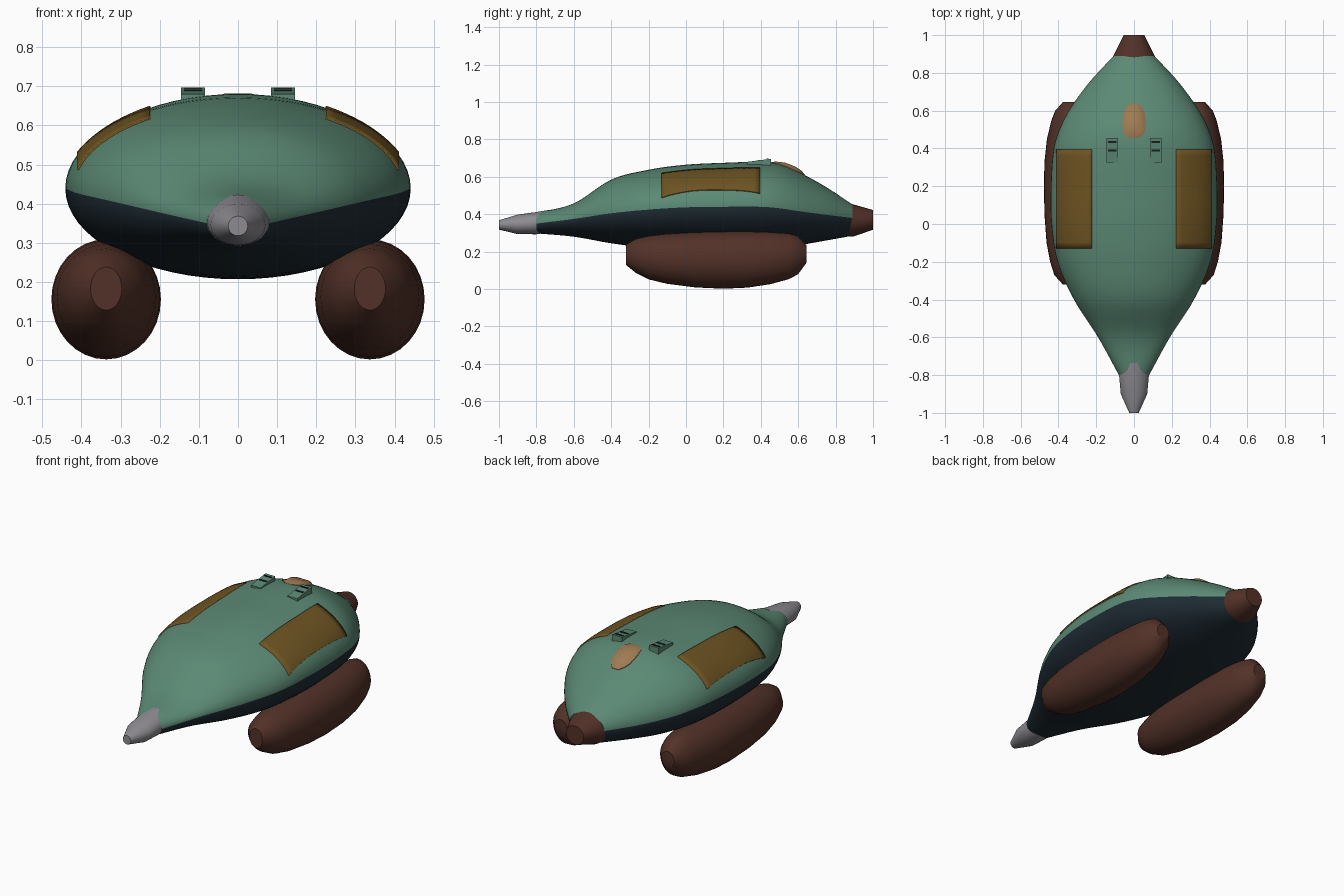
import bpy
import bmesh
from math import sin, cos, pi, sqrt, radians

if "Cube" in bpy.data.objects:
    bpy.data.objects.remove(bpy.data.objects["Cube"])


def material(name, rgb):
    m = bpy.data.materials.new(name)
    m.use_nodes = True
    m.diffuse_color = (*rgb, 1)
    m.node_tree.nodes["Principled BSDF"].inputs["Base Color"].default_value = (*rgb, 1)
    return m


GREEN = material("sea green", (0.105, 0.25, 0.175))
NAVY = material("dark navy", (0.013, 0.024, 0.034))
BROWN = material("red brown", (0.085, 0.031, 0.021))
OCHRE = material("ochre", (0.155, 0.088, 0.016))
GREY = material("light grey", (0.27, 0.26, 0.285))
TAN = material("tan", (0.35, 0.2, 0.085))
BLACK = material("black", (0.008, 0.012, 0.012))


def finish(name, bm, mats, angle=40):
    bmesh.ops.recalc_face_normals(bm, faces=bm.faces)
    mesh = bpy.data.meshes.new(name)
    bm.to_mesh(mesh)
    bm.free()
    for m in mats:
        mesh.materials.append(m)
    ob = bpy.data.objects.new(name, mesh)
    bpy.context.collection.objects.link(ob)
    bpy.ops.object.select_all(action='DESELECT')
    bpy.context.view_layer.objects.active = ob
    ob.select_set(True)
    bpy.ops.object.shade_smooth_by_angle(angle=radians(angle))
    return ob


def skin(bm, rings, closed=True):
    """Bridge successive rows of points with quads."""
    rows = [[bm.verts.new(p) for p in r] for r in rings]
    n = len(rows[0])
    for a, b in zip(rows, rows[1:]):
        for i in range(n if closed else n - 1):
            j = (i + 1) % n
            bm.faces.new((a[i], a[j], b[j], b[i]))
    if closed:
        bm.faces.new(rows[0])
        bm.faces.new(rows[-1])


def tube(name, stations, mat, x=0, sides=32, angle=40):
    """Loft of ellipses along y; each station is (y, half width, bottom, top)."""
    bm = bmesh.new()
    skin(bm, [[(x + w * cos(2 * pi * i / sides), y,
                (lo + hi) / 2 + (hi - lo) / 2 * sin(2 * pi * i / sides))
               for i in range(sides)] for y, w, lo, hi in stations])
    return finish(name, bm, [mat], angle)


# Hull stations: y, half width, bottom, seam, top
HULL = [(-0.8, 0.08, 0.298, 0.35, 0.408), (-0.6, 0.19, 0.28, 0.375, 0.458),
        (-0.4, 0.318, 0.245, 0.405, 0.585), (-0.2, 0.405, 0.22, 0.425, 0.638),
        (0, 0.437, 0.21, 0.437, 0.665), (0.2, 0.44, 0.207, 0.44, 0.675),
        (0.4, 0.425, 0.214, 0.44, 0.68), (0.5, 0.395, 0.222, 0.432, 0.668),
        (0.6, 0.345, 0.234, 0.417, 0.627), (0.75, 0.237, 0.26, 0.397, 0.545),
        (0.89, 0.108, 0.285, 0.38, 0.452)]


def hull_at(y):
    """Smoothly interpolated hull section at y."""
    k = 0
    while k < len(HULL) - 2 and y > HULL[k + 1][0]:
        k += 1
    p, q = HULL[k], HULL[k + 1]
    before, after = HULL[max(k - 1, 0)], HULL[min(k + 2, len(HULL) - 1)]
    h = q[0] - p[0]
    t = (y - p[0]) / h
    out = []
    for c in range(1, 5):
        m0 = (q[c] - before[c]) / (q[0] - before[0]) * h
        m1 = (after[c] - p[c]) / (after[0] - p[0]) * h
        out.append((2 * t**3 - 3 * t**2 + 1) * p[c] + (t**3 - 2 * t**2 + t) * m0
                   + (3 * t**2 - 2 * t**3) * q[c] + (t**3 - t**2) * m1)
    return out


def hull_top(x, y, grow=0.0):
    w, lo, mid, hi = hull_at(y)
    return mid + (hi - mid + grow) * sqrt(max(0, 1 - (x / (w + grow))**2))


# Hull: green above the seam, navy below
SIDES, STEPS = 64, 56
rings = []
for s in range(STEPS + 1):
    y = HULL[0][0] + (HULL[-1][0] - HULL[0][0]) * s / STEPS
    w, lo, mid, hi = hull_at(y)
    ring = []
    for i in range(SIDES):
        a = 2 * pi * i / SIDES
        ring.append((w * cos(a), y, mid + sin(a) * (hi - mid if sin(a) > 0 else mid - lo)))
    rings.append(ring)
bm = bmesh.new()
skin(bm, rings)
bm.faces.ensure_lookup_table()
for k in range(SIDES * STEPS):
    bm.faces[k].material_index = 0 if k % SIDES < SIDES // 2 else 1
finish("hull", bm, [GREEN, NAVY])

# Nose and tail
tube("nose_cone", [(-1, 0.025, 0.318, 0.368), (-0.9, 0.07, 0.294, 0.398),
                   (-0.8, 0.079, 0.293, 0.412), (-0.735, 0.075, 0.302, 0.423)], GREY)
tube("tail_nozzle", [(0.86, 0.118, 0.28, 0.467), (0.89, 0.11, 0.28, 0.454),
                     (1, 0.055, 0.317, 0.423)], BROWN)

# Side pods, side panels and roof vents, mirrored
POD = [(-0.32, 0.04, 0.128, 0.238), (-0.27, 0.085, 0.088, 0.268), (-0.2, 0.107, 0.052, 0.285),
       (-0.1, 0.126, 0.028, 0.296), (0.05, 0.137, 0.009, 0.305), (0.2, 0.14, 0.002, 0.309),
       (0.33, 0.137, 0.008, 0.309), (0.45, 0.124, 0.026, 0.305), (0.55, 0.1, 0.053, 0.298),
       (0.6, 0.08, 0.08, 0.284), (0.645, 0.04, 0.142, 0.232)]
for side, sign in (("left", 1), ("right", -1)):
    tube(side + "_pod", POD, BROWN, x=0.337 * sign)

    bm = bmesh.new()
    skin(bm, [[(sign * x, y, hull_top(x, y, 0.005))
               for x in [0.412 - 0.187 * (1 - i / 14)**2 for i in range(15)][::-1]]
              for y in [-0.13 + 0.525 * j / 16 for j in range(17)]], closed=False)
    for f in bm.faces:
        f.normal_update()
        if f.normal.z < 0:
            f.normal_flip()
    panel = finish(side + "_panel", bm, [OCHRE])
    mod = panel.modifiers.new("thickness", 'SOLIDIFY')
    mod.thickness = 0.012
    # recalculated normals may face either way on an open sheet
    mod.offset = -1 if panel.data.polygons[0].normal.z > 0 else 1

    # Wedge vent with dark slits
    bm = bmesh.new()
    cx = 0.115 * sign
    skin(bm, [[(cx + dx, y, z) for dx, z in ((-0.031, 0.64), (0.031, 0.64), (0.031, top), (-0.031, top))]
              for y, top in ((0.325, 0.68), (0.455, 0.697))])
    finish(side + "_vent", bm, [GREEN], 20)
    for n, y in enumerate((0.39, 0.435)):
        bm = bmesh.new()
        z = 0.68 + (y - 0.325) * 0.13
        skin(bm, [[(cx + dx, y + dy, z + dz) for dx, dy in
                   ((-0.023, -0.005), (0.023, -0.005), (0.023, 0.005), (-0.023, 0.005))]
                  for dz in (-0.004, 0.003)])
        finish(f"{side}_vent_slit_{n + 1}", bm, [BLACK], 20)

# Rear dorsal fairing
FAIRING = [(0.455, 0.025, 0.66, 0.677), (0.48, 0.055, 0.62, 0.682), (0.53, 0.062, 0.59, 0.676),
           (0.585, 0.057, 0.57, 0.655), (0.615, 0.042, 0.56, 0.635), (0.637, 0.02, 0.56, 0.61)]
bm = bmesh.new()
skin(bm, [[(w * u, y, z) for u, z in
           ((-1, 0.55), (1, 0.55), (1, hull_top(w, y) + 0.003), (0.6, top), (-0.6, top),
            (-1, hull_top(w, y) + 0.003))] for y, w, lo, top in FAIRING])
finish("dorsal_fairing", bm, [TAN], 35)
